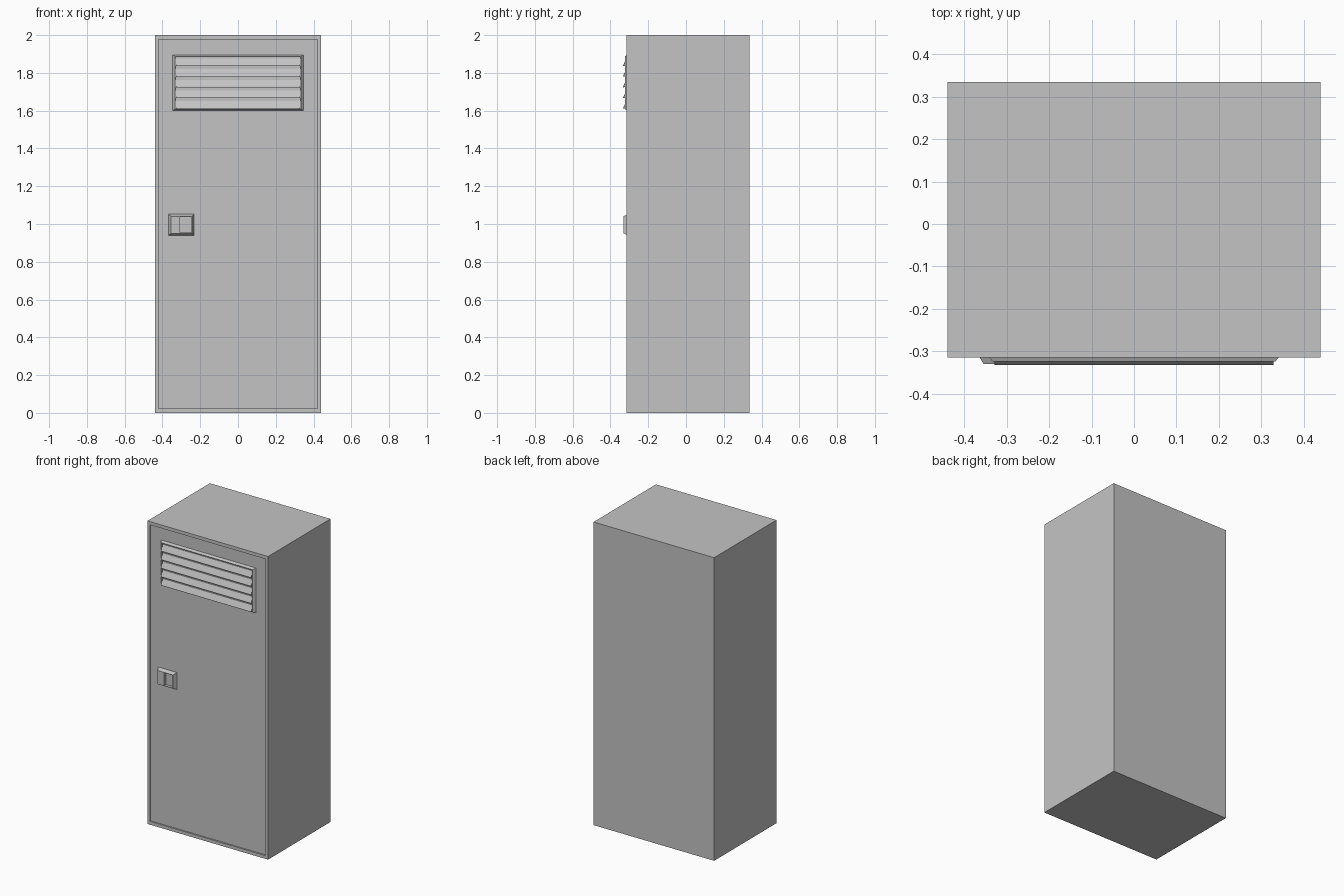
import bpy
import bmesh

if "Cube" in bpy.data.objects:
    bpy.data.objects.remove(bpy.data.objects["Cube"])

grey = bpy.data.materials.new("painted_metal_grey")
grey.diffuse_color = (0.55, 0.55, 0.55, 1)
grey.use_nodes = True
grey.node_tree.nodes["Principled BSDF"].inputs["Base Color"].default_value = grey.diffuse_color


def finish(name, bm):
    bmesh.ops.recalc_face_normals(bm, faces=bm.faces)
    mesh = bpy.data.meshes.new(name)
    bm.to_mesh(mesh)
    bm.free()
    mesh.materials.append(grey)
    obj = bpy.data.objects.new(name, mesh)
    bpy.context.collection.objects.link(obj)
    return obj


def stepped_panel(name, rings):
    """Join rectangles (x0, x1, z0, z1, y) from back to front and cap both ends."""
    bm = bmesh.new()
    loops = [[bm.verts.new(p) for p in ((x0, y, z0), (x1, y, z0), (x1, y, z1), (x0, y, z1))]
             for x0, x1, z0, z1, y in rings]
    bm.faces.new(loops[0])
    bm.faces.new(loops[-1])
    for a, b in zip(loops, loops[1:]):
        for i in range(4):
            j = (i + 1) % 4
            bm.faces.new((a[i], a[j], b[j], b[i]))
    return finish(name, bm)


def prism(name, profile, x0, x1):
    """Extrude a (y, z) profile along x."""
    bm = bmesh.new()
    face = bm.faces.new([bm.verts.new((x0, y, z)) for y, z in profile])
    new = bmesh.ops.extrude_face_region(bm, geom=[face])["geom"]
    verts = [v for v in new if isinstance(v, bmesh.types.BMVert)]
    bmesh.ops.translate(bm, verts=verts, vec=(x1 - x0, 0, 0))
    return finish(name, bm)


DOOR_Y = -0.307

# Cabinet with a thin rim around the recessed door
stepped_panel("cabinet_and_door", [
    (-0.44, 0.44, 0, 2, 0.335),
    (-0.44, 0.44, 0, 2, -0.315),
    (-0.422, 0.422, 0.022, 1.978, -0.315),
    (-0.422, 0.422, 0.022, 1.978, DOOR_Y),
])

# Bevelled vent surround with a shallow opening
stepped_panel("vent_frame", [
    (-0.348, 0.348, 1.60, 1.896, DOOR_Y + 0.003),
    (-0.348, 0.348, 1.60, 1.896, DOOR_Y),
    (-0.333, 0.333, 1.608, 1.888, -0.324),
    (-0.327, 0.327, 1.613, 1.884, -0.324),
    (-0.327, 0.327, 1.613, 1.884, -0.310),
])

# Five slanted slats
for i in range(5):
    z = 1.610 + i * 0.0565
    prism(f"vent_slat_{i + 1}",
          [(-0.308, z + 0.005), (-0.333, z), (-0.333, z + 0.005), (-0.316, z + 0.04), (-0.308, z + 0.04)],
          -0.329, 0.329)

# Latch plate with a finger recess on its right half
stepped_panel("latch_plate", [
    (-0.368, -0.232, 0.940, 1.052, DOOR_Y + 0.003),
    (-0.368, -0.232, 0.940, 1.052, DOOR_Y),
    (-0.355, -0.243, 0.951, 1.041, -0.330),
    (-0.308, -0.246, 0.954, 1.038, -0.330),
    (-0.308, -0.246, 0.954, 1.038, -0.311),
])
